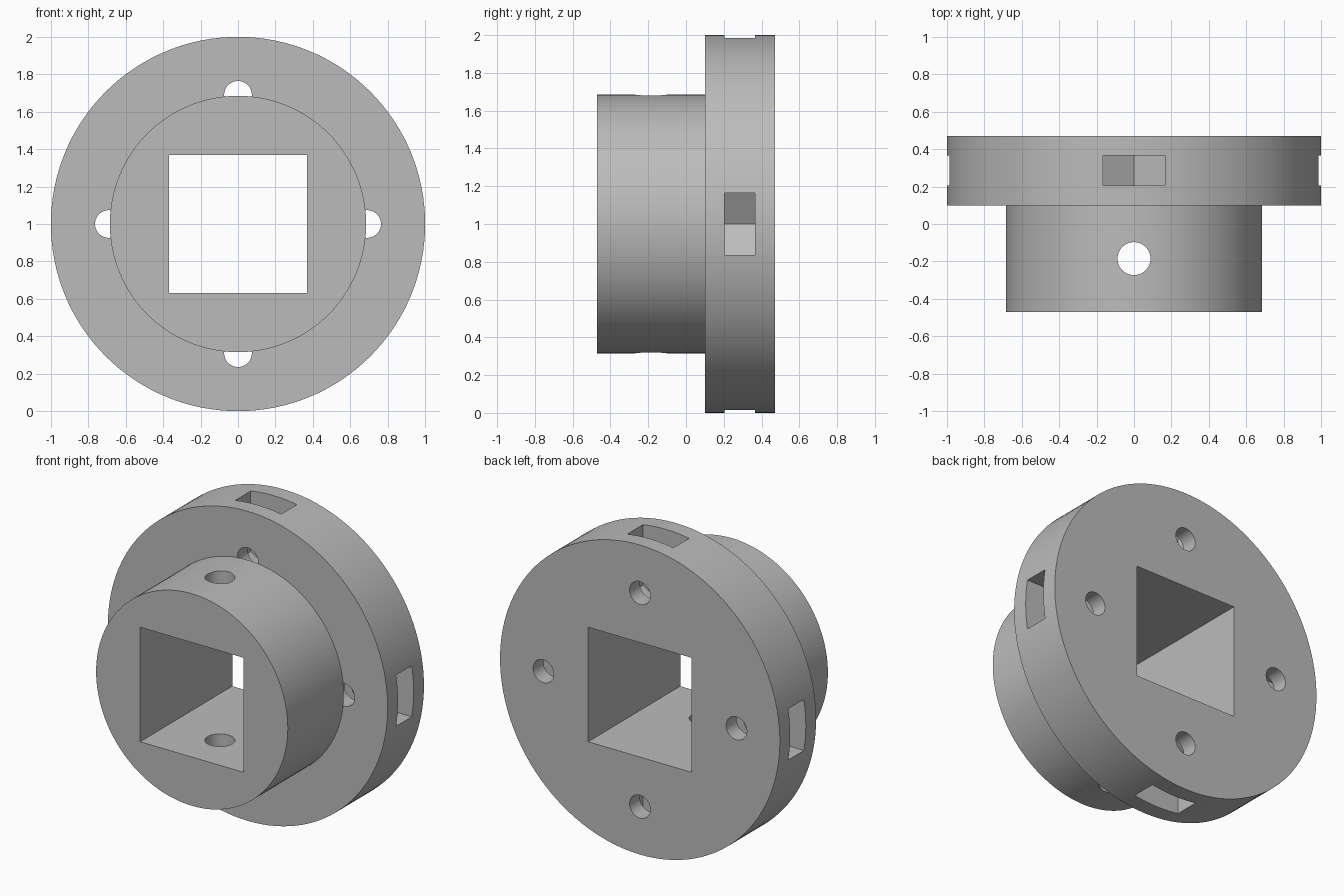
import bpy, bmesh, math
from mathutils import Matrix, Vector

cube = bpy.data.objects.get("Cube")
if cube:
    bpy.data.objects.remove(cube, do_unlink=True)

grey = bpy.data.materials.new("mid_grey")
grey.use_nodes = True
grey.diffuse_color = (0.5, 0.5, 0.5, 1)
grey.node_tree.nodes["Principled BSDF"].inputs["Base Color"].default_value = (0.5, 0.5, 0.5, 1)

AXIS = Vector((0, 0, 1))      # the hub axis runs along y at this height
BACK, STEP, FRONT = 0.47, 0.10, -0.47
BOLT_RADIUS = 0.69


def finish(name, bm):
    bmesh.ops.recalc_face_normals(bm, faces=bm.faces)
    mesh = bpy.data.meshes.new(name)
    bm.to_mesh(mesh)
    bm.free()
    mesh.materials.append(grey)
    obj = bpy.data.objects.new(name, mesh)
    bpy.context.collection.objects.link(obj)
    return obj


def prism(name, profile, y0, y1, turn=0.0):
    """Extrude an (x, z) profile around the hub axis from y0 to y1."""
    bm = bmesh.new()
    rot = Matrix.Rotation(turn, 3, 'Y')
    face = bm.faces.new([bm.verts.new(rot @ Vector((x, 0, z)) + AXIS + Vector((0, y0, 0)))
                         for x, z in profile])
    out = bmesh.ops.extrude_face_region(bm, geom=[face])
    bmesh.ops.translate(bm, vec=(0, y1 - y0, 0),
                        verts=[g for g in out["geom"] if isinstance(g, bmesh.types.BMVert)])
    return finish(name, bm)


def circle(radius, sides, cz=0.0):
    return [(radius * math.sin(math.tau * i / sides),
             cz + radius * math.cos(math.tau * i / sides)) for i in range(sides)]


def combine(target, tool, operation):
    tool.hide_render = True
    mod = target.modifiers.new(operation.lower(), 'BOOLEAN')
    mod.operation, mod.solver, mod.object = operation, 'EXACT', tool
    bpy.context.view_layer.objects.active = target
    bpy.ops.object.modifier_apply(modifier=mod.name)
    bpy.data.objects.remove(tool, do_unlink=True)


# Wide flange
body = prism("flanged_hub", circle(1.0, 128), STEP, BACK)

# Four bolt holes, each crossed by a pointed nut pocket open at the rim
half = 0.165
point = half / math.cos(math.radians(30))
pocket = [(0, BOLT_RADIUS - point), (half, BOLT_RADIUS - point / 2), (half, 1.1),
          (-half, 1.1), (-half, BOLT_RADIUS - point / 2)]
for i in range(4):
    turn = i * math.pi / 2
    combine(body, prism("bolt_hole", circle(0.074, 40, BOLT_RADIUS), 0, 0.6, turn), 'DIFFERENCE')
    combine(body, prism("nut_pocket", pocket, 0.205, 0.365, turn), 'DIFFERENCE')

# Narrower hub in front of the flange
combine(body, prism("hub", circle(0.685, 128), FRONT, STEP), 'UNION')

# Square bore through everything
s = 0.37
combine(body, prism("square_bore", [(-s, -s), (s, -s), (s, s), (-s, s)], -0.6, 0.6), 'DIFFERENCE')

# Vertical pin hole through both hub walls
bm = bmesh.new()
bmesh.ops.create_cone(bm, cap_ends=True, segments=48, radius1=0.088, radius2=0.088,
                      depth=3, matrix=Matrix.Translation((0, -0.185, 1)))
combine(body, finish("pin_hole", bm), 'DIFFERENCE')

# Smooth round walls, crisp edges
bpy.ops.object.select_all(action='DESELECT')
body.select_set(True)
bpy.context.view_layer.objects.active = body
bpy.ops.object.shade_smooth_by_angle(angle=math.radians(25))
